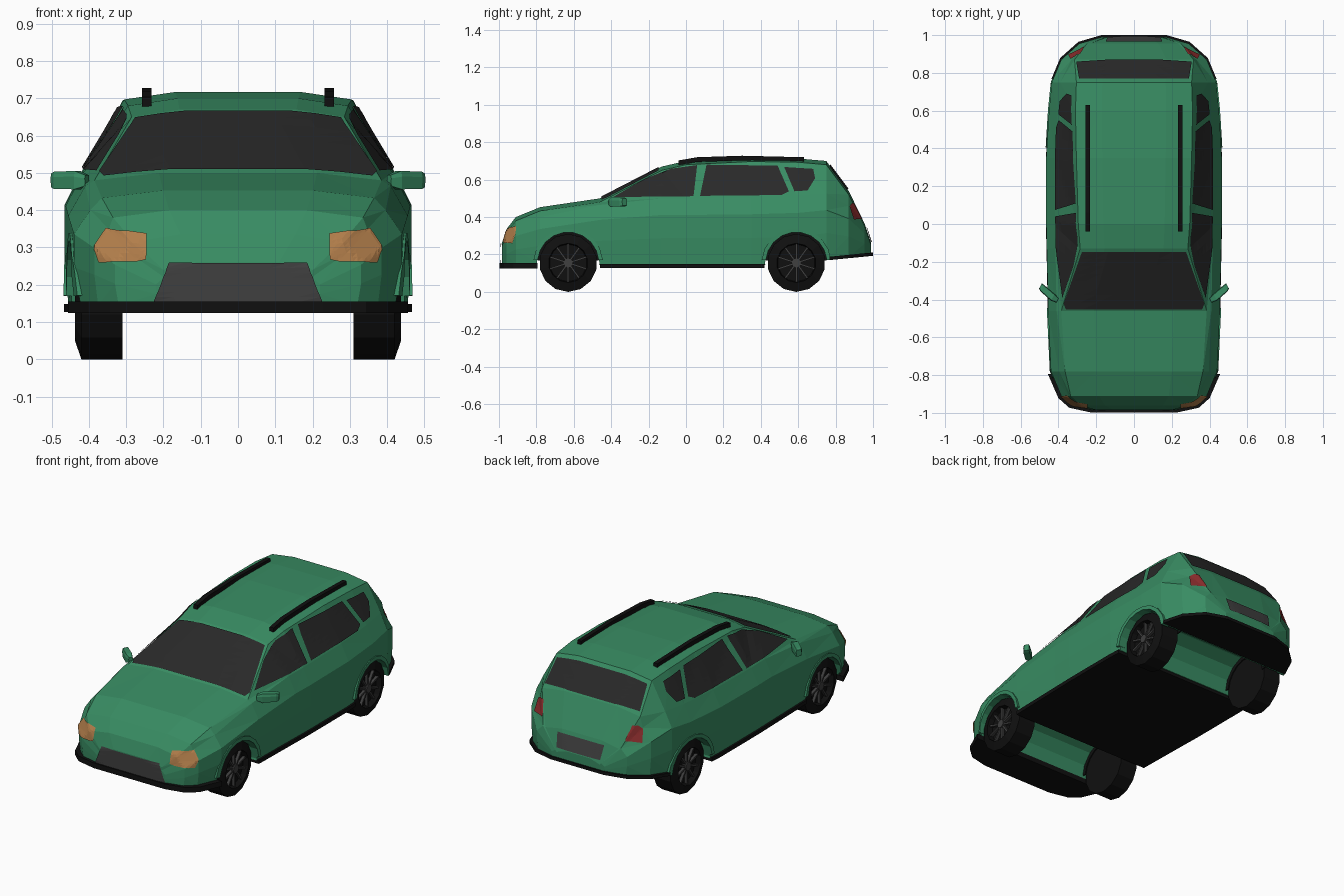
import bpy, bmesh, math
from mathutils import Vector, Matrix
from mathutils.bvhtree import BVHTree

if "Cube" in bpy.data.objects:
    bpy.data.objects.remove(bpy.data.objects["Cube"])


def material(name, *rgb):
    m = bpy.data.materials.new(name)
    m.diffuse_color = (*rgb, 1)
    m.use_nodes = True
    m.node_tree.nodes["Principled BSDF"].inputs["Base Color"].default_value = m.diffuse_color
    return m


GREEN = material("green_paint", .04, .265, .125)
BLACK = material("black_trim", .005, .005, .005)
GLASS = material("dark_glass", .022, .022, .022)
GREY = material("dark_grey", .05, .05, .05)
AMBER = material("amber_lens", .45, .21, .07)
RED = material("red_lens", .25, .025, .025)


def finish(name, bm, mat):
    me = bpy.data.meshes.new(name)
    bm.to_mesh(me)
    bm.free()
    me.materials.append(mat)
    ob = bpy.data.objects.new(name, me)
    bpy.context.collection.objects.link(ob)
    return ob


def loft(name, rings, mat):
    """Skin closed rings of equal length and cap both ends."""
    bm = bmesh.new()
    vs = [[bm.verts.new(p) for p in r] for r in rings]
    n = len(vs[0])
    for a, b in zip(vs, vs[1:]):
        for i in range(n):
            bm.faces.new((a[i], a[(i + 1) % n], b[(i + 1) % n], b[i]))
    bm.faces.new(vs[0])
    bm.faces.new(vs[-1])
    bmesh.ops.recalc_face_normals(bm, faces=bm.faces)
    return finish(name, bm, mat)


# Body stations: y, half width, shoulder z, top edge half width, top z
STATIONS = [
    (-.985, .22, .22, .20, .26), (-.96, .33, .29, .28, .335),
    (-.91, .385, .35, .335, .40), (-.78, .44, .40, .365, .453),
    (-.46, .455, .465, .385, .50), (-.13, .462, .50, .285, .67),
    (0, .465, .50, .295, .70), (.35, .465, .505, .305, .717),
    (.60, .45, .515, .31, .713), (.75, .435, .525, .305, .70),
    (.87, .385, .46, .315, .54), (.955, .29, .35, .235, .365),
    (.99, .17, .25, .14, .26)]


def bottom(y):
    return .145 if y < .7 else .175 + .1 * (y - .75)


def width(y):
    for a, b in zip(STATIONS, STATIONS[1:]):
        if y <= b[0]:
            return a[1] + (b[1] - a[1]) * (y - a[0]) / (b[0] - a[0])
    return STATIONS[-1][1]


def section(y, w, s, e, t):
    zb = bottom(y)
    tuck = .9 if y < .8 else .86
    half = [(0, zb), (w - .01, zb), (w, zb + .4 * (s - zb)), (w, zb + .75 * (s - zb)),
            (tuck * w, s), (e, t - .02), (.55 * e, t), (0, t)]
    ring = half + [(-x, z) for x, z in half[-2:0:-1]]
    return [(x, y, z) for x, z in ring]


body = loft("body", [section(*s) for s in STATIONS], GREEN)
bm = bmesh.new()
bm.from_mesh(body.data)
bmesh.ops.triangulate(bm, faces=bm.faces)
SURFACE = BVHTree.FromBMesh(bm)
bm.to_mesh(body.data)
bm.free()

# Wheel arches cut through the body
WHEEL_Y, WHEEL_Z = (-.63, .59), .155
for wy in WHEEL_Y:
    bpy.ops.mesh.primitive_cylinder_add(vertices=14, radius=.168, depth=2,
                                        location=(0, wy, WHEEL_Z), rotation=(0, math.pi / 2, 0))
    cutter = bpy.context.object
    cutter.hide_render = True
    mod = body.modifiers.new("arch", 'BOOLEAN')
    mod.operation, mod.solver, mod.object = 'DIFFERENCE', 'EXACT', cutter
    bpy.context.view_layer.objects.active = body
    bpy.ops.object.modifier_apply(modifier=mod.name)
    bpy.data.objects.remove(cutter)


def panel(name, pts, d, mat, lift=.006):
    """Project a flat outline along direction d onto the body surface."""
    d = Vector(d)
    bm = bmesh.new()
    place = (lambda a, b: (0, a, b)) if d.x else (lambda a, b: (a, 0, b)) if d.y else (lambda a, b: (a, b, 0))
    f = bm.faces.new([bm.verts.new(place(*p)) for p in pts])
    bmesh.ops.triangulate(bm, faces=[f])
    bmesh.ops.subdivide_edges(bm, edges=bm.edges, cuts=7, use_grid_fill=True)
    for v in bm.verts:
        hit, nor, _, _ = SURFACE.ray_cast(v.co - 3 * d, d)
        if hit is None:
            hit, nor, _, _ = SURFACE.find_nearest(v.co - d)
        v.co = hit + nor * lift
    bm.normal_update()
    for f in bm.faces:
        if f.normal.dot(d) > 0:
            f.normal_flip()
    return finish(name, bm, mat)


def symmetric(half):
    return half + [(-x, z) for x, z in reversed(half)]


# Front and rear glass, grille, number plate recess
panel("windshield", symmetric([(.36, -.45), (.372, -.42), (.275, -.145)]), (0, 0, -1), GLASS)
panel("rear_window", symmetric([(.29, .765), (.305, .855), (.15, .865)]), (0, 0, -1), GLASS)
panel("grille", symmetric([(.185, .258), (.225, .155)]), (0, 1, 0), GREY)
panel("plate_recess", symmetric([(.15, .345), (.14, .265)]), (0, -1, 0), GREY)

SIDE_WINDOWS = {
    "front_side_window": [(-.39, .503), (-.22, .60), (-.08, .655), (.06, .675), (.04, .508)],
    "rear_side_window": [(.075, .51), (.11, .677), (.49, .672), (.55, .535), (.51, .515)],
    "quarter_window": [(.525, .665), (.68, .655), (.69, .605), (.65, .54), (.58, .535)]}
HEADLIGHT = [(.245, .335), (.245, .268), (.27, .262), (.37, .26), (.384, .30), (.35, .35)]
TAILLIGHT = [(.265, .39), (.345, .385), (.335, .455), (.31, .475), (.285, .47)]


def prism(name, pts, x0, x1, mat):
    """Extrude a (y, z) outline from x0 to x1."""
    return loft(name, [[(x, y, z) for y, z in pts] for x in (x0, x1)], mat)


def arc(cy, r, steps=9):
    angles = [math.radians(5 + 170 * i / steps) for i in range(steps + 1)]
    return [(cy + r * math.cos(a), WHEEL_Z + r * math.sin(a)) for a in angles]


def tyre(name, side, cy):
    profile = [(.31, .0), (.31, .155), (.42, .155), (.437, .105), (.405, .10), (.405, 0)]
    bm = bmesh.new()
    vs = [bm.verts.new((x * side, cy, WHEEL_Z + r)) for x, r in profile]
    es = [bm.edges.new(p) for p in zip(vs, vs[1:])]
    bmesh.ops.spin(bm, geom=vs + es, cent=(0, cy, WHEEL_Z), axis=(1, 0, 0),
                   angle=math.tau, steps=14)
    bmesh.ops.remove_doubles(bm, verts=bm.verts, dist=.0005)
    bmesh.ops.recalc_face_normals(bm, faces=bm.faces)
    finish(name, bm, BLACK)


def rim(name, side, cy):
    bm = bmesh.new()
    at = Matrix.Translation((.415 * side, cy, WHEEL_Z))
    for i in range(10):
        m = at @ Matrix.Rotation(math.tau * i / 10, 4, 'X') @ Matrix.Translation((0, 0, .055))
        bmesh.ops.create_cube(bm, size=1, matrix=m @ Matrix.Diagonal((.016, .01, .10, 1)))
    bmesh.ops.create_cone(bm, cap_ends=True, segments=10, radius1=.025, radius2=.025, depth=.03,
                          matrix=at @ Matrix.Rotation(math.pi / 2, 4, 'Y'))
    finish(name, bm, GREY)


for s, label in ((1, "right"), (-1, "left")):
    # Side glass and lamps
    for name, pts in SIDE_WINDOWS.items():
        panel(f"{label}_{name}", pts, (-s, 0, 0), GLASS)
    panel(f"{label}_headlight", [(x * s, z) for x, z in HEADLIGHT], (0, 1, 0), AMBER)
    panel(f"{label}_taillight", [(x * s, z) for x, z in TAILLIGHT], (0, -1, 0), RED)

    # Roof rail
    top = [(-.04, .703), (.06, .72), (.3, .728), (.63, .72)]
    prism(f"{label}_roof_rail", top + [(y, z - .025) for y, z in reversed(top)],
          s * .232, s * .257, BLACK)

    # Door mirror: a tapered housing swept outward and back
    outline = [(-.018, -.022), (.018, -.022), (.02, .012), (.016, .027), (-.016, .027), (-.02, .012)]
    rings = []
    for cx, cy, k in ((.405, -.405, .6), (.43, -.388, 1), (.485, -.34, .95), (.495, -.328, .75)):
        rings.append([(s * (cx - .5 * a * k), cy + .9 * a * k, .478 + b * k) for a, b in outline])
    loft(f"{label}_mirror", rings, GREEN)

    # Wheels, dark well liners and arch lips hugging the body side
    for cy, end in zip(WHEEL_Y, ("front", "rear")):
        tyre(f"{label}_{end}_tyre", s, cy)
        rim(f"{label}_{end}_rim", s, cy)
        prism(f"{label}_{end}_well_liner", arc(cy, .145) + arc(cy, .169)[::-1],
              s * .30, s * .306, BLACK)
        lip = arc(cy, .164) + arc(cy, .186)[::-1]
        loft(f"{label}_{end}_arch_lip",
             [[(s * (width(y) + dx), y, z) for y, z in lip] for dx in (-.04, .006)], GREEN)


def skirt(name, ys, grow, stretch, low, high):
    """Flat black slab that follows the body's plan outline."""
    half = [(width(y) * grow, y) for y in ys]
    ring = half + [(-x, y) for x, y in reversed(half)]
    loft(name, [[(x, y * stretch, bottom(y) + h) for x, y in ring] for h in (low, high)], BLACK)


# Lower trim
skirt("front_bumper_lip", [-.985, -.96, -.91, -.785], 1.04, 1.013, -.02, .01)
skirt("floor_and_sills", [-.46, -.13, 0, .35, .42], 1.003, 1, -.018, .004)
skirt("rear_bumper_lip", [.76, .87, .955, .99], 1.015, 1.01, -.006, .012)
